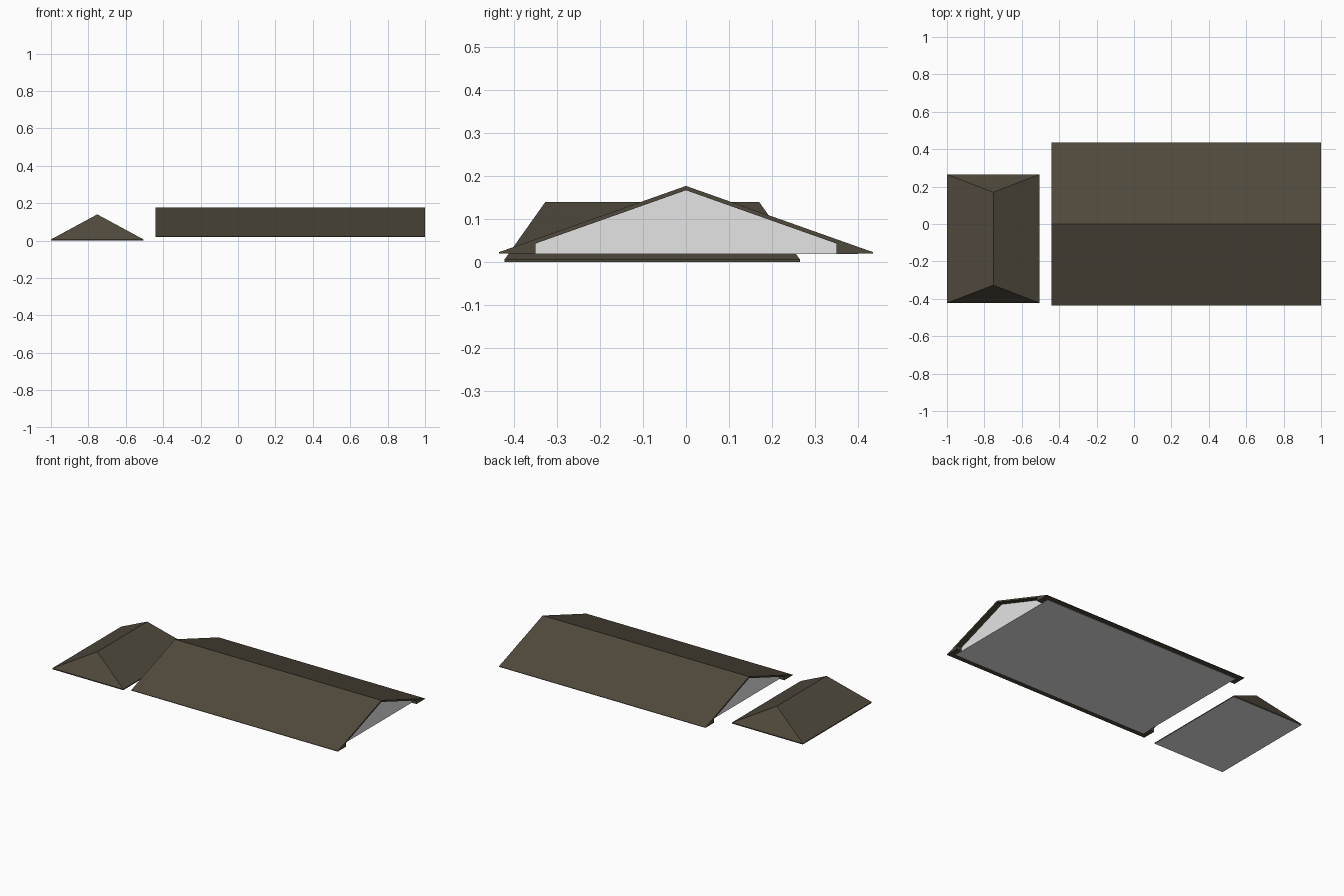
import bpy, bmesh

if "Cube" in bpy.data.objects:
    bpy.data.objects.remove(bpy.data.objects["Cube"])

def material(name, rgb):
    m = bpy.data.materials.new(name)
    m.diffuse_color = (*rgb, 1)
    m.use_nodes = True
    m.node_tree.nodes["Principled BSDF"].inputs["Base Color"].default_value = m.diffuse_color
    return m

ROOF = material("dark brown roof", (0.08, 0.067, 0.045))
WALL = material("pale wall", (0.78, 0.78, 0.78))

def finish(name, bm, mats):
    bmesh.ops.recalc_face_normals(bm, faces=bm.faces)
    me = bpy.data.meshes.new(name)
    for m in mats:
        me.materials.append(m)
    # faces looking straight down take the last material
    for f in bm.faces:
        f.material_index = len(mats) - 1 if f.normal.z < -0.99 else 0
    bm.to_mesh(me)
    bm.free()
    ob = bpy.data.objects.new(name, me)
    bpy.context.collection.objects.link(ob)
    return ob

def prism(name, profile, x0, x1, mats):
    """Extrude a (y, z) profile along x."""
    bm = bmesh.new()
    f = bm.faces.new([bm.verts.new((x0, y, z)) for y, z in profile])
    r = bmesh.ops.extrude_face_region(bm, geom=[f])
    vs = [v for v in r["geom"] if isinstance(v, bmesh.types.BMVert)]
    bmesh.ops.translate(bm, verts=vs, vec=(x1 - x0, 0, 0))
    return finish(name, bm, mats)

# Gabled roof shell with boxed eaves
prism("gable_roof",
      [(-0.435, 0.02), (-0.435, 0.023), (0, 0.177), (0.435, 0.023), (0.435, 0.02),
       (0.35, 0.02), (0.35, 0.043), (0, 0.167), (-0.35, 0.043), (-0.35, 0.02)],
      -0.44, 1.0, [ROOF])

# Pale gable walls, set back under the roof ends
prism("gable_walls",
      [(-0.35, 0.02), (-0.35, 0.043), (0, 0.167), (0.35, 0.043), (0.35, 0.02)],
      -0.405, 0.965, [WALL])

# Thin ceiling plate closing the underside
prism("ceiling_plate",
      [(-0.4, 0.0185), (-0.4, 0.0205), (0.4, 0.0205), (0.4, 0.0185)],
      -0.405, 0.965, [WALL])

# Small hipped roof: thin fascia box whose top rises to a ridge
X0, X1, Y0, Y1 = -1.0, -0.505, -0.422, 0.265
bm = bmesh.new()
low, rim = [[bm.verts.new((x, y, z)) for x, y in
             ((X0, Y0), (X1, Y0), (X1, Y1), (X0, Y1))] for z in (0.0, 0.006)]
front, back = [bm.verts.new(((X0 + X1) / 2, y, 0.14)) for y in (-0.327, 0.17)]
bm.faces.new(low)
for i in range(4):
    j = (i + 1) % 4
    bm.faces.new((low[i], low[j], rim[j], rim[i]))
bm.faces.new((rim[0], rim[1], front))
bm.faces.new((rim[1], rim[2], back, front))
bm.faces.new((rim[2], rim[3], back))
bm.faces.new((rim[3], rim[0], front, back))
finish("hip_roof", bm, [ROOF, WALL])
